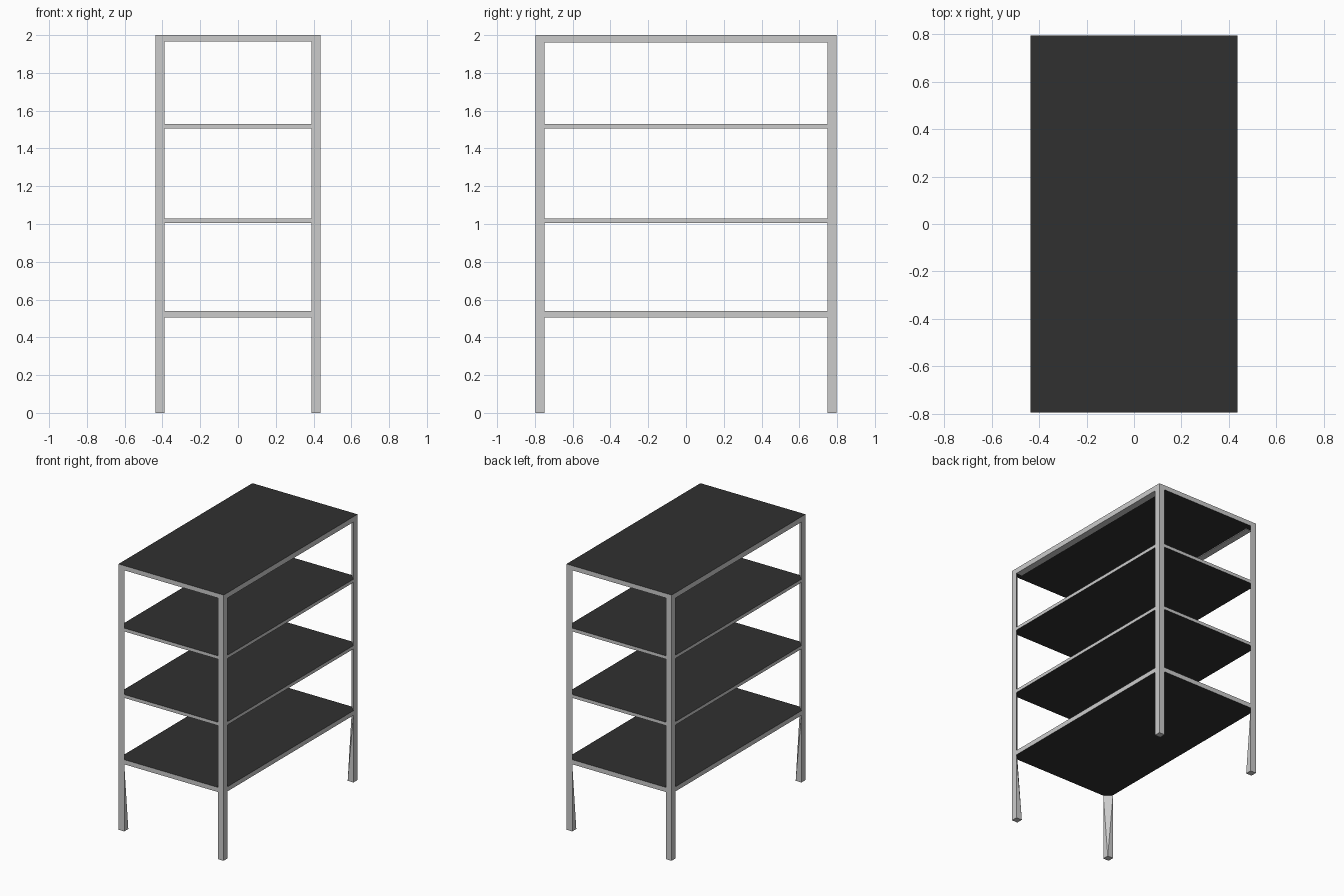
import bpy, bmesh

if "Cube" in bpy.data.objects:
    bpy.data.objects.remove(bpy.data.objects["Cube"])

HX, HY, T = 0.4375, 0.796, 0.048   # half width, half depth, post size

dark = bpy.data.materials.new("dark_panel")
dark.diffuse_color = (0.03, 0.03, 0.03, 1)
dark.use_nodes = True
dark.node_tree.nodes["Principled BSDF"].inputs["Base Color"].default_value = dark.diffuse_color
grey = bpy.data.materials.new("grey_frame")
grey.diffuse_color = (0.8, 0.8, 0.8, 1)
grey.use_nodes = True
grey.node_tree.nodes["Principled BSDF"].inputs["Base Color"].default_value = grey.diffuse_color


def finish(bm, name, is_dark):
    bmesh.ops.recalc_face_normals(bm, faces=bm.faces[:])
    for f in bm.faces:
        f.material_index = 1 if is_dark(f) else 0
    me = bpy.data.meshes.new(name)
    bm.to_mesh(me)
    bm.free()
    me.materials.append(grey)
    me.materials.append(dark)
    ob = bpy.data.objects.new(name, me)
    bpy.context.collection.objects.link(ob)


def shelf(name, z0, z1):
    # slab whose clipped corners meet the posts
    x, y = HX - T, HY - T
    outline = [(x, -HY), (HX, -y), (HX, y), (x, HY),
               (-x, HY), (-HX, y), (-HX, -y), (-x, -HY)]
    bm = bmesh.new()
    base = bm.faces.new([bm.verts.new((a, b, z0)) for a, b in outline])
    ext = bmesh.ops.extrude_face_region(bm, geom=[base], use_keep_orig=True)
    up = [v for v in ext["geom"] if isinstance(v, bmesh.types.BMVert)]
    bmesh.ops.translate(bm, verts=up, vec=(0, 0, z1 - z0))
    finish(bm, name, lambda f: abs(f.normal.z) > 0.5)


def post(name, sx, sy):
    # triangular section above the lowest shelf, spreading to a square foot
    o, a, b, i = [(sx * x, sy * y) for x, y in
                  ((HX, HY), (HX - T, HY), (HX, HY - T), (HX - T, HY - T))]
    bm = bmesh.new()
    lo = [bm.verts.new((*p, 0)) for p in (o, a, i, b)]
    mid = [bm.verts.new((*p, 0.505)) for p in (o, a, b)]
    top = [bm.verts.new((*p, 2.0)) for p in (o, a, b)]
    bm.faces.new(lo)
    bm.faces.new(top)
    for k in range(3):
        n = (k + 1) % 3
        bm.faces.new((mid[k], mid[n], top[n], top[k]))
    bm.faces.new((lo[0], lo[1], mid[1], mid[0]))
    bm.faces.new((lo[3], lo[0], mid[0], mid[2]))
    bm.faces.new((lo[1], lo[2], mid[1]))
    bm.faces.new((lo[2], lo[3], mid[2]))
    bm.faces.new((lo[2], mid[2], mid[1]))
    finish(bm, name, lambda f: f.normal.z > 0.5)


def rail(name, sx):
    # strip under the long edge of the top
    bm = bmesh.new()
    bmesh.ops.create_cube(bm, size=1)
    for v in bm.verts:
        v.co = (sx * (HX - T / 2) + v.co.x * T, v.co.y * 2 * (HY - T), 1.9625 + v.co.z * 0.005)
    finish(bm, name, lambda f: False)


# Shelves
for name, z0, z1 in (("lower_shelf", 0.505, 0.54), ("middle_shelf", 1.005, 1.03),
                     ("upper_shelf", 1.505, 1.53), ("top_panel", 1.965, 2.0)):
    shelf(name, z0, z1)

# Corner posts and long top rails
for sx, side in ((-1, "left"), (1, "right")):
    rail(f"{side}_top_rail", sx)
    for sy, end in ((-1, "front"), (1, "back")):
        post(f"{end}_{side}_post", sx, sy)
